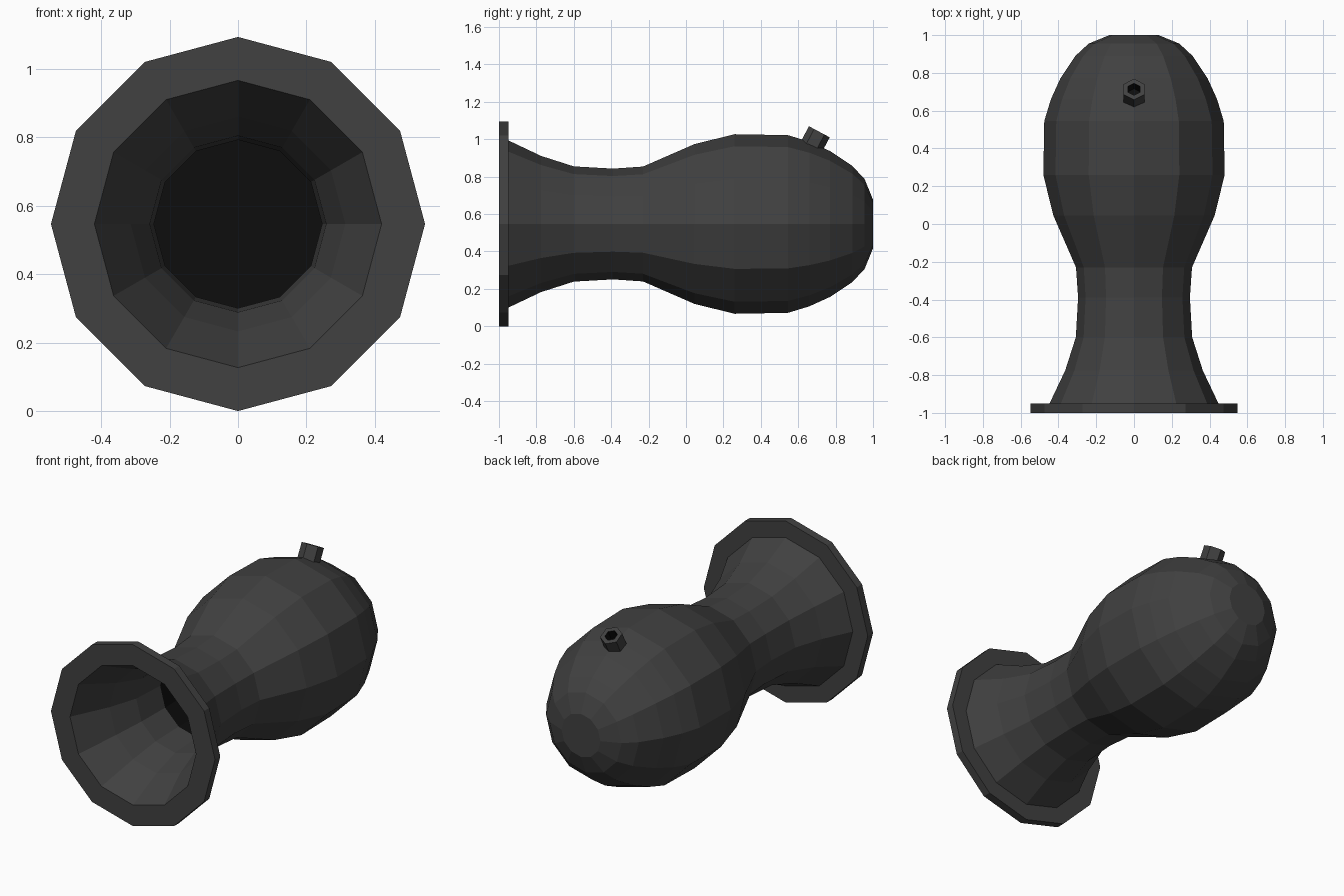
import bpy
import bmesh
from math import sin, cos, pi, radians

cube = bpy.data.objects.get("Cube")
if cube:
    bpy.data.objects.remove(cube, do_unlink=True)


def make_material(name, grey):
    mat = bpy.data.materials.new(name)
    mat.use_nodes = True
    colour = (grey, grey, grey, 1)
    mat.diffuse_color = colour
    mat.node_tree.nodes["Principled BSDF"].inputs["Base Color"].default_value = colour
    return mat


rubber = make_material("charcoal rubber", 0.052)
lining = make_material("black lining", 0.004)


def lathe(name, profile, sides, location, tilt, is_dark):
    """Closed turned solid; profile holds (radius, height) pairs along local z."""
    bm = bmesh.new()
    rings = []
    for radius, height in profile:
        angles = [pi / 2 + 2 * pi * i / sides for i in range(sides)]
        rings.append([bm.verts.new((radius * cos(a), radius * sin(a), height)) for a in angles])
    for row, (low, high) in enumerate(zip(rings, rings[1:])):
        for i in range(sides):
            j = (i + 1) % sides
            face = bm.faces.new((low[i], low[j], high[j], high[i]))
            face.material_index = int(is_dark(row))
    # Caps at both ends of the profile
    bm.faces.new(rings[0])
    bm.faces.new(rings[-1]).material_index = 1
    bmesh.ops.recalc_face_normals(bm, faces=bm.faces)
    mesh = bpy.data.meshes.new(name)
    bm.to_mesh(mesh)
    bm.free()
    mesh.materials.append(rubber)
    mesh.materials.append(lining)
    obj = bpy.data.objects.new(name, mesh)
    obj.location = location
    obj.rotation_euler.x = radians(tilt)
    bpy.context.collection.objects.link(obj)
    return obj


CENTRE = 0.547
WALL = 0.05

# Hollow bulb body: rounded end, waist, flared mouth and flat flange
outer = [(0.13, 1), (0.24, 0.955), (0.31, 0.89), (0.39, 0.77), (0.44, 0.66),
         (0.475, 0.545), (0.48, 0.26), (0.427, 0.045), (0.307, -0.23),
         (0.296, -0.39), (0.308, -0.6), (0.364, -0.775), (0.447, -0.95)]
flange = [(0.547, -0.95), (0.547, -1), (0.42, -1)]
inner = [(r - WALL, y) for r, y in reversed(outer[2:-1])]
body = outer + flange + inner
throat = len(outer) + len(flange) + 2
lathe("bulb_body", body, 12, (0, 0, CENTRE), -90, lambda row: row >= throat)

# Small hexagonal valve tube leaning towards the rounded end
valve = [(0.063, -0.13), (0.063, 0), (0.036, 0), (0.036, -0.06)]
lathe("valve_tube", valve, 6, (0, 0.713, 1.04), -28, lambda row: row == 2)
